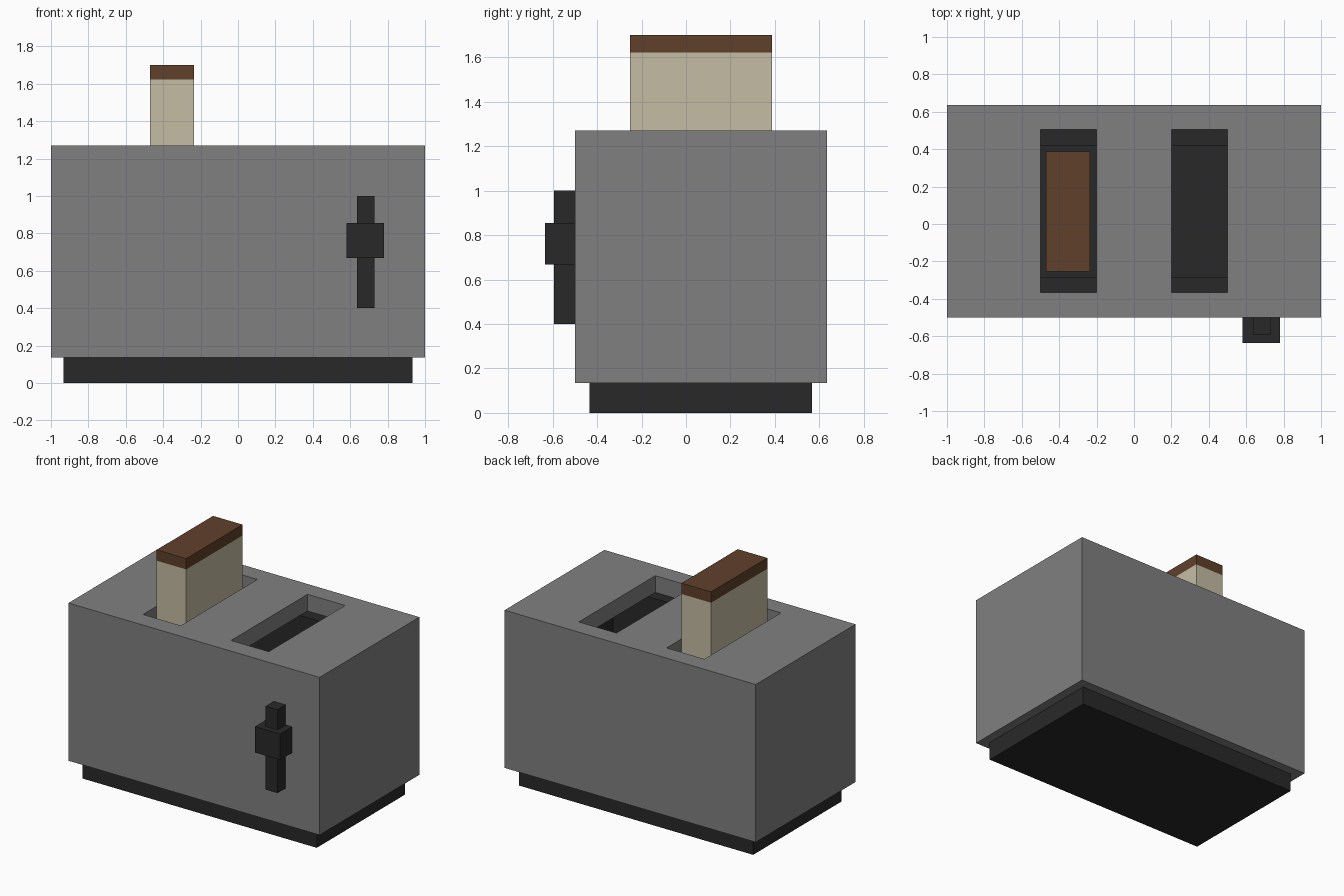
import bpy

if "Cube" in bpy.data.objects:
    bpy.data.objects.remove(bpy.data.objects["Cube"])


def material(name, rgb):
    m = bpy.data.materials.new(name)
    m.diffuse_color = (*rgb, 1)
    m.use_nodes = True
    m.node_tree.nodes["Principled BSDF"].inputs["Base Color"].default_value = m.diffuse_color
    return m


GREY = material("grey metal", (0.216, 0.216, 0.216))
DARK = material("dark plastic", (0.022, 0.022, 0.022))
BREAD = material("bread", (0.558, 0.503, 0.371))
CRUST = material("crust", (0.117, 0.051, 0.024))


def box(name, x, y, z, mat):
    """Box from (min, max) ranges on each axis."""
    verts = [(a, b, c) for a in x for b in y for c in z]
    faces = [(0, 1, 3, 2), (4, 6, 7, 5), (0, 4, 5, 1),
             (2, 3, 7, 6), (0, 2, 6, 4), (1, 5, 7, 3)]
    mesh = bpy.data.meshes.new(name)
    mesh.from_pydata(verts, [], faces)
    mesh.materials.append(mat)
    ob = bpy.data.objects.new(name, mesh)
    bpy.context.collection.objects.link(ob)
    return ob


def cut(target, x, y, z):
    """Subtract a box from the target and remove the cutter."""
    cutter = box("cutter", x, y, z, GREY)
    cutter.hide_render = True
    mod = target.modifiers.new("cut", 'BOOLEAN')
    mod.operation = 'DIFFERENCE'
    mod.solver = 'EXACT'
    mod.object = cutter
    bpy.context.view_layer.objects.active = target
    bpy.ops.object.modifier_apply(modifier=mod.name)
    bpy.data.objects.remove(cutter)


# Housing: hollow inside, with two slots through the top
LEDGE = 1.15
body = box("body", (-1, 1), (-0.5, 0.635), (0.135, 1.27), GREY)
cut(body, (-0.78, 0.78), (-0.285, 0.42), (0.22, LEDGE))
for cx in (-0.35, 0.35):
    cut(body, (cx - 0.15, cx + 0.15), (-0.365, 0.505), (LEDGE, 1.4))

# Inner chamber and slot ledges are dark
body.data.materials.append(DARK)
for p in body.data.polygons:
    c = p.center
    if abs(c.x) < 0.9 and -0.45 < c.y < 0.58 and 0.14 < c.z < LEDGE + 0.01:
        p.material_index = 1

# Plinth
box("base", (-0.932, 0.932), (-0.435, 0.567), (0, 0.135), DARK)

# Lever track and knob on the front
box("lever_track", (0.635, 0.73), (-0.593, -0.5), (0.4, 1.0), DARK)
box("lever_knob", (0.58, 0.78), (-0.635, -0.5), (0.668, 0.855), DARK)

# Slice of bread with a crust on top
box("bread_slice", (-0.47, -0.235), (-0.253, 0.387), (0.75, 1.622), BREAD)
box("bread_crust", (-0.47, -0.235), (-0.253, 0.387), (1.622, 1.70), CRUST)
